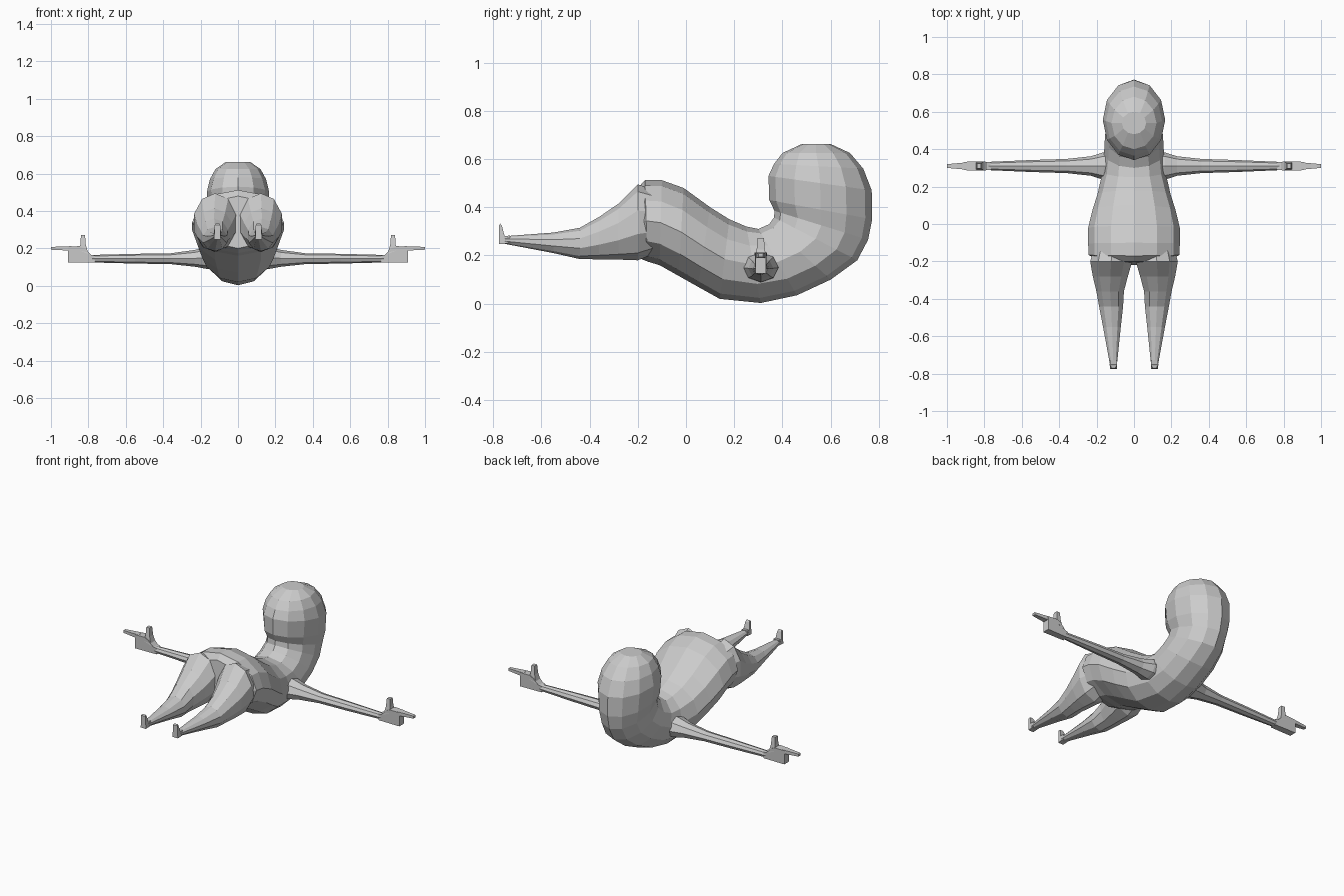
import bpy, bmesh
from math import sin, cos, pi


def make(name, bm, mirror=False):
    bmesh.ops.recalc_face_normals(bm, faces=bm.faces[:])
    me = bpy.data.meshes.new(name)
    bm.to_mesh(me)
    bm.free()
    ob = bpy.data.objects.new(name, me)
    bpy.context.collection.objects.link(ob)
    if mirror:
        ob.modifiers.new("mirror", 'MIRROR').use_axis[0] = True
    return ob


def loft(name, rings, mirror=False):
    bm = bmesh.new()
    loops = [[bm.verts.new(p) for p in r] for r in rings]
    for a, b in zip(loops, loops[1:]):
        n = len(a)
        for i in range(n):
            j = (i + 1) % n
            bm.faces.new((a[i], a[j], b[j], b[i]))
    bm.faces.new(loops[0])
    bm.faces.new(loops[-1])
    return make(name, bm, mirror)


def body_ring(by, bz, ty, tz, w, n=12):
    return [(w * sin(2 * pi * i / n),
             (by + ty) / 2 + (ty - by) / 2 * cos(2 * pi * i / n),
             (bz + tz) / 2 + (tz - bz) / 2 * cos(2 * pi * i / n)) for i in range(n)]


# Torso, neck and head: belly point, back point, half width
sections = [
    (-.22, .20, -.20, .48, .17), (-.16, .175, -.17, .512, .243),
    (-.11, .16, -.10, .512, .245), (-.03, .115, -.01, .48, .245),
    (.05, .07, .10, .40, .222), (.14, .02, .18, .35, .195),
    (.31, .003, .25, .32, .168), (.46, .035, .30, .31, .16),
    (.60, .10, .345, .33, .155), (.71, .18, .365, .358, .145),
    (.755, .265, .367, .385, .14), (.772, .35, .345, .43, .157),
    (.77, .47, .342, .53, .167), (.735, .56, .365, .58, .15),
    (.68, .625, .40, .625, .12), (.60, .662, .48, .662, .065)]
loft("body", [body_ring(*s) for s in sections])

# Legs: y, inner x, outer x, bottom z, top z
legs = [(-.10, .02, .21, .22, .46), (-.20, .004, .24, .18, .495),
        (-.28, .028, .225, .183, .415), (-.36, .05, .205, .184, .36),
        (-.44, .055, .19, .185, .315), (-.55, .068, .168, .21, .295),
        (-.75, .09, .13, .248, .28)]


def leg_ring(y, x0, x1, z0, z1, n=10):
    return [((x0 + x1) / 2 + (x1 - x0) / 2 * sin(2 * pi * i / n), y,
             (z0 + z1) / 2 + (z1 - z0) / 2 * cos(2 * pi * i / n)) for i in range(n)]


loft("leg", [leg_ring(*s) for s in legs], True)

# Arms: x, y radius, z radius, z centre
arms = [(.08, .075, .07, .155), (.165, .073, .06, .15), (.23, .052, .045, .147),
        (.36, .038, .029, .145), (.55, .032, .026, .145), (.78, .022, .02, .145)]
loft("arm", [[(x, .31 + ry * cos(pi * i / 4), zc + rz * sin(pi * i / 4))
              for i in range(8)] for x, ry, rz, zc in arms], True)


def slab(name, pts, axis, mid, half):
    # extruded outline with its own half thickness per point
    def put(p, d):
        return (p[0], mid + d, p[1]) if axis == 'y' else (mid + d, p[0], p[1])
    rings = [[put(p, s * h) for p, h in zip(pts, half)] for s in (-1, 1)]
    return loft(name, rings, True)


# Hand: fist, raised thumb and pointing finger
slab("fist", [(.765, .125), (.91, .125), (.91, .21), (.845, .212), (.82, .20), (.785, .166), (.765, .162)],
     'y', .31, [.02, .022, .022, .025, .025, .022, .02])
slab("thumb", [(.80, .17), (.85, .19), (.842, .225), (.84, .272), (.818, .272), (.814, .22)],
     'y', .31, [.024, .024, .017, .013, .013, .017])
slab("finger", [(.89, .188), (1, .193), (1, .208), (.89, .212)], 'y', .31, [.02, .01, .01, .02])

# Foot with upturned toes
slab("foot", [(-.73, .25), (-.775, .247), (-.776, .325), (-.77, .332), (-.763, .322), (-.752, .28), (-.73, .283)],
     'x', .11, [.019, .018, .015, .01, .014, .02, .018])
